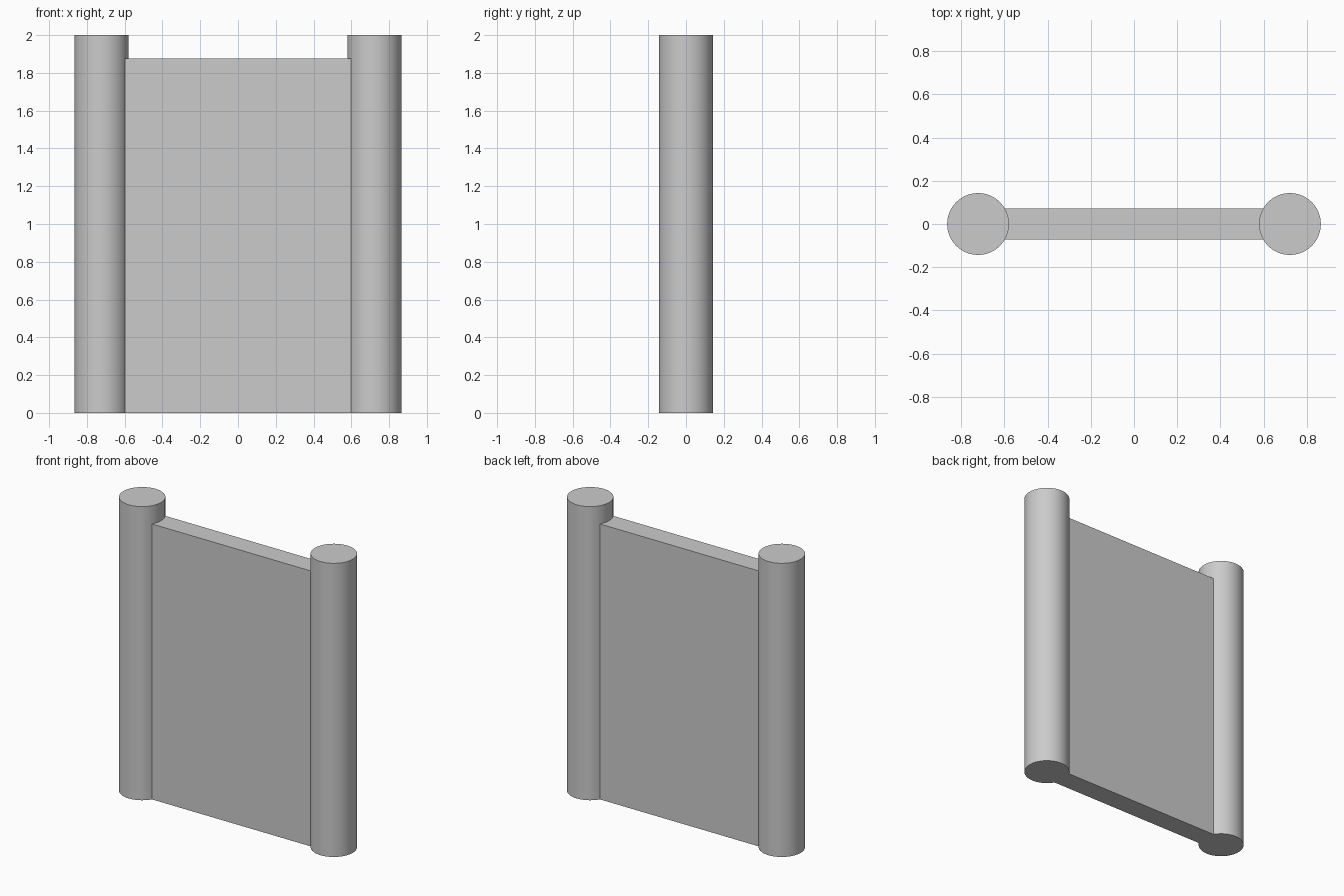
import bpy

if "Cube" in bpy.data.objects:
    bpy.data.objects.remove(bpy.data.objects["Cube"])

POST_X, POST_R, HEIGHT = 0.722, 0.143, 2.0
PANEL_H, PANEL_T = 1.876, 0.144


def add_post(name, x):
    bpy.ops.mesh.primitive_cylinder_add(vertices=64, radius=POST_R, depth=HEIGHT,
                                        location=(x, 0, HEIGHT / 2))
    post = bpy.context.object
    post.name = name
    bpy.ops.object.shade_smooth_by_angle()


# Round end posts
add_post("left_post", -POST_X)
add_post("right_post", POST_X)

# Flat panel running between the post centres
bpy.ops.mesh.primitive_cube_add(size=1, location=(0, 0, PANEL_H / 2))
panel = bpy.context.object
panel.name = "wall_panel"
panel.scale = (2 * POST_X, PANEL_T, PANEL_H)
bpy.ops.object.transform_apply(location=False, rotation=False, scale=True)
